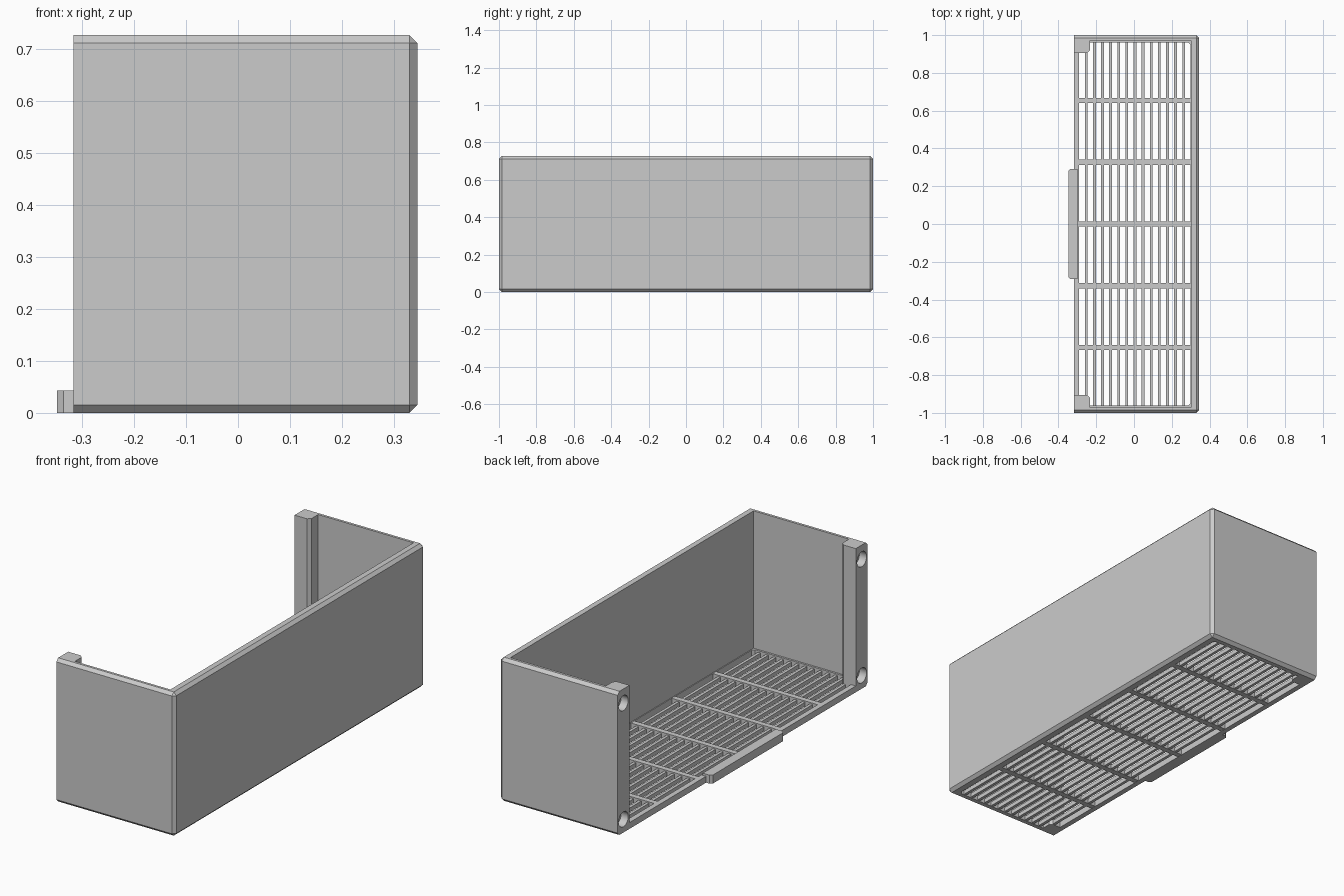
import bpy, bmesh
from mathutils import Matrix

cube = bpy.data.objects.get("Cube")
if cube:
    bpy.data.objects.remove(cube, do_unlink=True)

grey = bpy.data.materials.new("plain grey")
grey.use_nodes = True
colour = (0.6, 0.6, 0.6, 1)
grey.diffuse_color = colour
grey.node_tree.nodes["Principled BSDF"].inputs["Base Color"].default_value = colour

LEFT, RIGHT, END, TOP = -0.317, 0.345, 1.0, 0.727   # outer shell
IN_LEFT, IN_RIGHT, IN_END = -0.29, 0.302, 0.972     # inner faces
FLOOR = 0.032


def finish(name, bm):
    bmesh.ops.recalc_face_normals(bm, faces=bm.faces)
    mesh = bpy.data.meshes.new(name)
    bm.to_mesh(mesh)
    bm.free()
    mesh.materials.append(grey)
    obj = bpy.data.objects.new(name, mesh)
    bpy.context.collection.objects.link(obj)
    return obj


def box(name, x, y, z, chamfer=0, rule=None):
    """Box from three (low, high) ranges; edges whose middle passes the rule are chamfered."""
    bm = bmesh.new()
    bmesh.ops.create_cube(bm, size=1)
    for v in bm.verts:
        v.co = [r[1] if c > 0 else r[0] for c, r in zip(v.co, (x, y, z))]
    if chamfer:
        edges = [e for e in bm.edges if rule((e.verts[0].co + e.verts[1].co) / 2)]
        bmesh.ops.bevel(bm, geom=edges, offset=chamfer, segments=1, affect='EDGES')
    return finish(name, bm)


def combine(target, tool, operation):
    """Apply a boolean and discard the tool."""
    tool.hide_render = True
    mod = target.modifiers.new("boolean", 'BOOLEAN')
    mod.operation, mod.solver, mod.object = operation, 'EXACT', tool
    bpy.context.view_layer.update()
    graph = bpy.context.evaluated_depsgraph_get()
    mesh = bpy.data.meshes.new_from_object(target.evaluated_get(graph))
    target.modifiers.clear()
    target.data = mesh
    bpy.data.objects.remove(tool, do_unlink=True)


# Three-walled shell, chamfered everywhere but around the open side
shell = box("shell", (LEFT, RIGHT), (-END, END), (0, TOP), 0.015,
            lambda m: m.x > LEFT + 0.01)
combine(shell, box("room_cutter", (-0.5, IN_RIGHT), (-IN_END, IN_END), (FLOOR, 1)),
        'DIFFERENCE')
combine(shell, box("floor_cutter", (IN_LEFT, IN_RIGHT - 0.004), (-0.962, 0.962), (-1, 0.5),
                   0.012, lambda m: abs(m.z + 0.25) < 0.01), 'DIFFERENCE')

# Corner posts with two round pockets each on the open side
for side in (-1, 1):
    y_range = sorted((side * 0.905, side * 0.985))
    post = box("post", (LEFT, -0.232), y_range, (0, TOP), 0.015,
               lambda m: m.x > -0.24 and abs(m.y) < 0.91 and 0.1 < m.z < 0.6)
    combine(shell, post, 'UNION')
    for z in (0.067, 0.655):
        bm = bmesh.new()
        bmesh.ops.create_cone(bm, cap_ends=True, segments=32, radius1=0.038,
                              radius2=0.038, depth=0.08,
                              matrix=Matrix.Translation((LEFT, side * 0.953, z))
                              @ Matrix.Rotation(1.5707963, 4, 'Y'))
        combine(shell, finish("pocket_cutter", bm), 'DIFFERENCE')

# Floor grille: long slats under wider cross bars
for i in range(13):
    x = -0.253 + i * 0.043
    box(f"slat_{i + 1}", (x - 0.0075, x + 0.0075), (-0.97, 0.97), (0.003, 0.024))
for i in range(-2, 3):
    y = i * 0.327
    box(f"cross_bar_{i + 3}", (IN_LEFT - 0.01, IN_RIGHT + 0.004),
        (y - 0.014, y + 0.014), (0.001, FLOOR - 0.001))

# Pull lip on the open edge
box("pull_lip", (-0.348, IN_LEFT - 0.008), (-0.292, 0.292), (0, 0.043), 0.012,
    lambda m: m.x < -0.34 and abs(m.y) > 0.2)

# Flat facets with smooth round pockets
bpy.ops.object.select_all(action='DESELECT')
shell.select_set(True)
bpy.context.view_layer.objects.active = shell
bpy.ops.object.shade_smooth_by_angle(angle=0.5)
